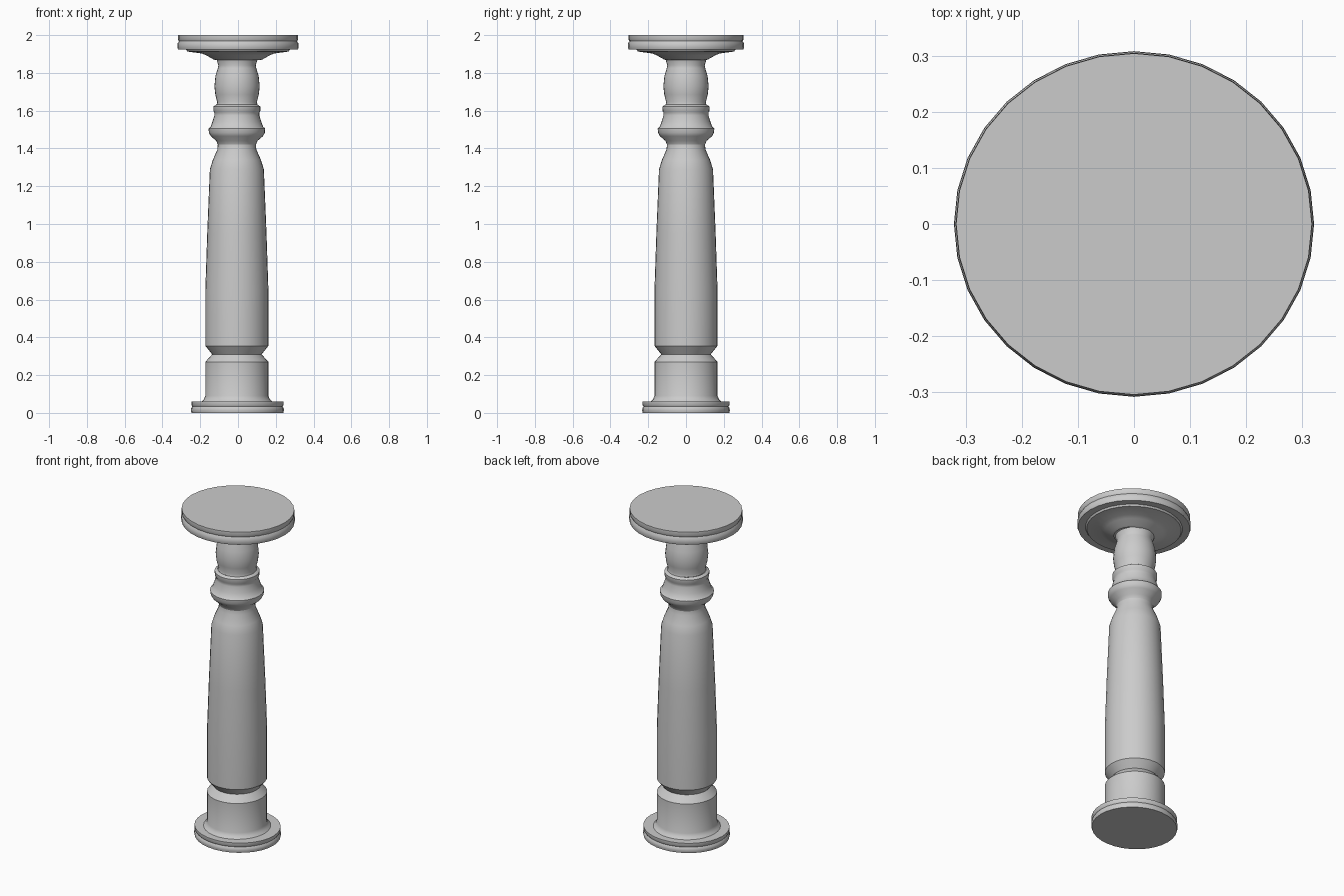
import bpy, bmesh, math

SIDES = 32


def lathe(name, profile, cx=0.0, widen=0.0, cap_bottom=False, cap_top=False):
    """Revolve (radius, z) points around z; widen stretches the ring along x."""
    bm = bmesh.new()
    rings = []
    for r, z in profile:
        rings.append([bm.verts.new((cx + (r + widen) * math.cos(2 * math.pi * i / SIDES),
                                    r * math.sin(2 * math.pi * i / SIDES), z))
                      for i in range(SIDES)])
    for a, b in zip(rings, rings[1:]):
        for i in range(SIDES):
            j = (i + 1) % SIDES
            bm.faces.new((a[i], a[j], b[j], b[i]))
    if cap_bottom:
        bm.faces.new(rings[0][::-1])
    if cap_top:
        bm.faces.new(rings[-1])
    mesh = bpy.data.meshes.new(name)
    bm.to_mesh(mesh)
    bm.free()
    obj = bpy.data.objects.new(name, mesh)
    bpy.context.collection.objects.link(obj)
    bpy.ops.object.select_all(action='DESELECT')
    obj.select_set(True)
    bpy.context.view_layer.objects.active = obj
    bpy.ops.object.shade_smooth_by_angle(angle=math.radians(35))
    return obj


# Foot plate with a shallow groove in its rim
lathe("base_plate", [(0.229, 0.0), (0.232, 0.012), (0.231, 0.025), (0.225, 0.034),
                     (0.230, 0.042), (0.230, 0.06), (0.165, 0.06)],
      cx=-0.003, widen=0.014, cap_bottom=True)

# Drum, groove and tapering shaft
lathe("shaft", [(0.187, 0.06), (0.175, 0.072), (0.167, 0.09), (0.167, 0.27),
                (0.131, 0.31), (0.167, 0.355), (0.167, 0.65), (0.157, 0.95),
                (0.143, 1.29), (0.127, 1.34), (0.103, 1.395), (0.101, 1.42)], cx=-0.006)

# Collar rings
lathe("collar", [(0.101, 1.42), (0.109, 1.44), (0.138, 1.465), (0.148, 1.483),
                 (0.150, 1.505), (0.139, 1.515), (0.130, 1.54), (0.119, 1.575),
                 (0.119, 1.59), (0.124, 1.598), (0.125, 1.622), (0.108, 1.632)], cx=-0.006)

# Rounded neck
lathe("neck", [(0.108, 1.632), (0.105, 1.645), (0.115, 1.685), (0.120, 1.73),
               (0.114, 1.785), (0.102, 1.825), (0.099, 1.84), (0.108, 1.87)], cx=-0.005)

# Top plate with flared underside
lathe("top_plate", [(0.103, 1.867), (0.118, 1.872), (0.155, 1.893), (0.180, 1.903),
                    (0.255, 1.913), (0.262, 1.923), (0.304, 1.923), (0.308, 1.935),
                    (0.307, 1.955), (0.300, 1.968), (0.305, 1.978), (0.304, 2.0)],
      widen=0.013, cap_top=True)
